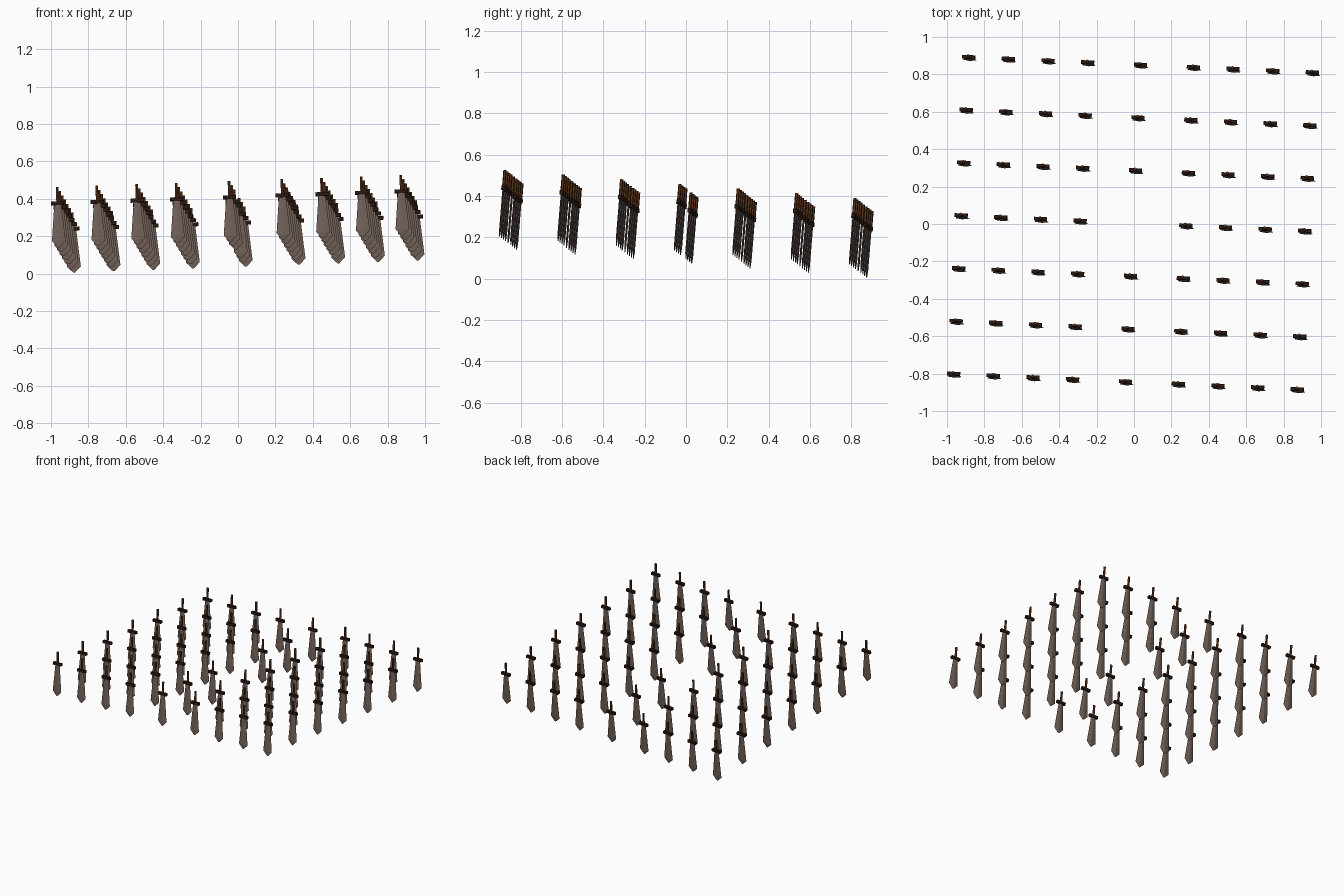
import bpy, bmesh
from mathutils import Matrix, Vector

if "Cube" in bpy.data.objects:
    bpy.data.objects.remove(bpy.data.objects["Cube"])


def material(name, rgb):
    m = bpy.data.materials.new(name)
    m.diffuse_color = (*rgb, 1)
    m.use_nodes = True
    m.node_tree.nodes["Principled BSDF"].inputs["Base Color"].default_value = m.diffuse_color
    return m


def mesh_from(bm, name, mat):
    bmesh.ops.recalc_face_normals(bm, faces=bm.faces)
    me = bpy.data.meshes.new(name)
    bm.to_mesh(me)
    bm.free()
    me.materials.append(mat)
    return me


def blade_mesh():
    # diamond section: narrow at the guard, flaring downwards, blunt point at z = 0
    bm = bmesh.new()
    rings = []
    for half, thick, z in [(0.005, 0.002, 0), (0.037, 0.005, 0.033), (0.018, 0.005, 0.235)]:
        rings.append([bm.verts.new(p) for p in
                      [(half, 0, z), (0, thick, z), (-half, 0, z), (0, -thick, z)]])
    for a, b in zip(rings, rings[1:]):
        for i in range(4):
            j = (i + 1) % 4
            bm.faces.new((a[i], a[j], b[j], b[i]))
    bm.faces.new(rings[0])
    bm.faces.new(rings[-1])
    return mesh_from(bm, "blade", material("steel", (0.17, 0.12, 0.098)))


def guard_mesh():
    bm = bmesh.new()
    bmesh.ops.create_cube(bm, size=1, matrix=Matrix.Translation((0, 0, 0.236))
                          @ Matrix.Diagonal((0.07, 0.019, 0.02, 1)))
    return mesh_from(bm, "guard", material("dark_iron", (0.02, 0.008, 0.005)))


def grip_mesh():
    bm = bmesh.new()
    bmesh.ops.create_cone(bm, cap_ends=True, segments=6, radius1=0.008, radius2=0.008,
                          depth=0.084, matrix=Matrix.Translation((0, 0, 0.281)))
    return mesh_from(bm, "grip", material("brown_leather", (0.11, 0.035, 0.01)))


# slightly tilted frame shared by the whole formation
u = Vector((1, -0.0447, 0.035)).normalized()
v = Vector((0.044, 0.9957, -0.0795))
w = u.cross(v).normalized()
v = w.cross(u)
frame = Matrix((u, v, w)).transposed().to_4x4()
origin = Vector((0.002, -0.014, 0.105))

parts = [blade_mesh(), guard_mesh(), grip_mesh()]
columns = [-0.92, -0.708, -0.495, -0.283, 0, 0.283, 0.495, 0.708, 0.92]

# 9 x 7 formation with the middle place left empty
for row in range(-3, 4):
    for x in columns:
        if row == 0 and x == 0:
            continue
        place = Matrix.Translation(origin) @ frame @ Matrix.Translation((x, row * 0.2835, 0))
        for me in parts:
            ob = bpy.data.objects.new(me.name, me)
            ob.matrix_world = place
            bpy.context.collection.objects.link(ob)
